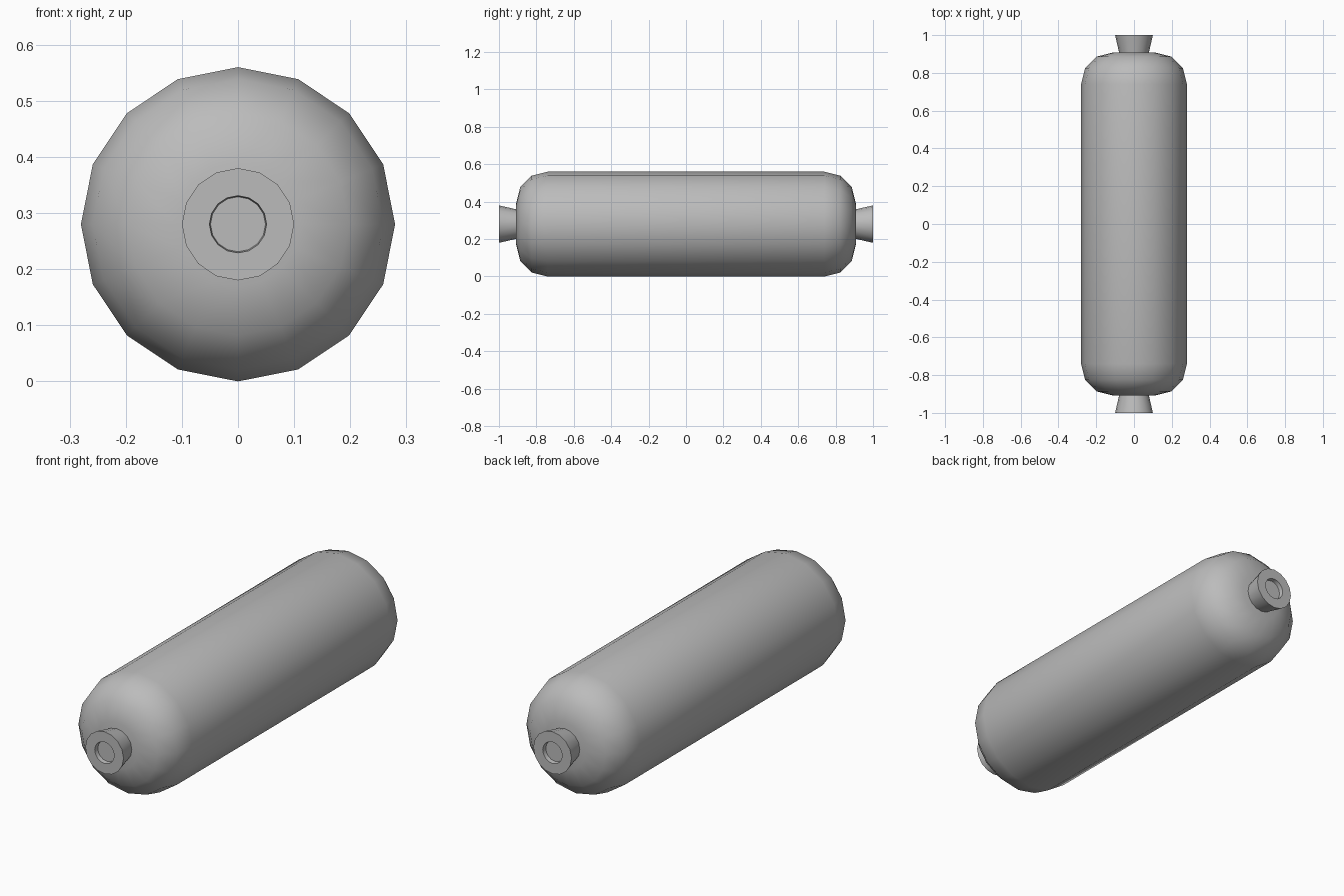
import bpy, bmesh, math
from mathutils import Matrix, Vector

cube = bpy.data.objects.get("Cube")
if cube:
    bpy.data.objects.remove(cube, do_unlink=True)

SIDES = 16
AXIS_Z = 0.28

grey = bpy.data.materials.new("plain grey")
grey.use_nodes = True
colour = (0.5, 0.5, 0.5, 1)
grey.diffuse_color = colour
grey.node_tree.nodes["Principled BSDF"].inputs["Base Color"].default_value = colour


def lathe(name, profile, smooth_angle):
    """Spin (radius, y) points around the lengthwise axis."""
    bm = bmesh.new()
    verts = [bm.verts.new((0, y, r)) for r, y in profile]
    edges = [bm.edges.new(pair) for pair in zip(verts, verts[1:])]
    bmesh.ops.spin(bm, geom=verts + edges, cent=(0, 0, 0), axis=(0, 1, 0),
                   angle=math.tau, steps=SIDES, use_duplicate=False)
    bmesh.ops.remove_doubles(bm, verts=bm.verts, dist=0.0005)
    bmesh.ops.recalc_face_normals(bm, faces=bm.faces)
    mesh = bpy.data.meshes.new(name)
    bm.to_mesh(mesh)
    bm.free()
    mesh.materials.append(grey)
    obj = bpy.data.objects.new(name, mesh)
    obj.location.z = AXIS_Z
    bpy.context.collection.objects.link(obj)
    bpy.ops.object.select_all(action='DESELECT')
    obj.select_set(True)
    bpy.context.view_layer.objects.active = obj
    bpy.ops.object.shade_smooth_by_angle(angle=math.radians(smooth_angle))
    return obj


# Tank body with domed ends
dome = [(0.28, 0.74), (0.259, 0.825), (0.198, 0.886), (0.11, 0.908), (0, 0.908)]
front_dome = [(r, -y) for r, y in reversed(dome)]
lathe("tank_body", front_dome + dome, 60)

# Flared neck with a shallow socket at each end
neck = [(0.075, 0.89), (0.1, 1.0), (0.051, 1.0), (0.049, 0.98), (0, 0.98)]
for name, side in (("front_neck", -1), ("back_neck", 1)):
    lathe(name, [(r, side * y) for r, y in neck], 40)
